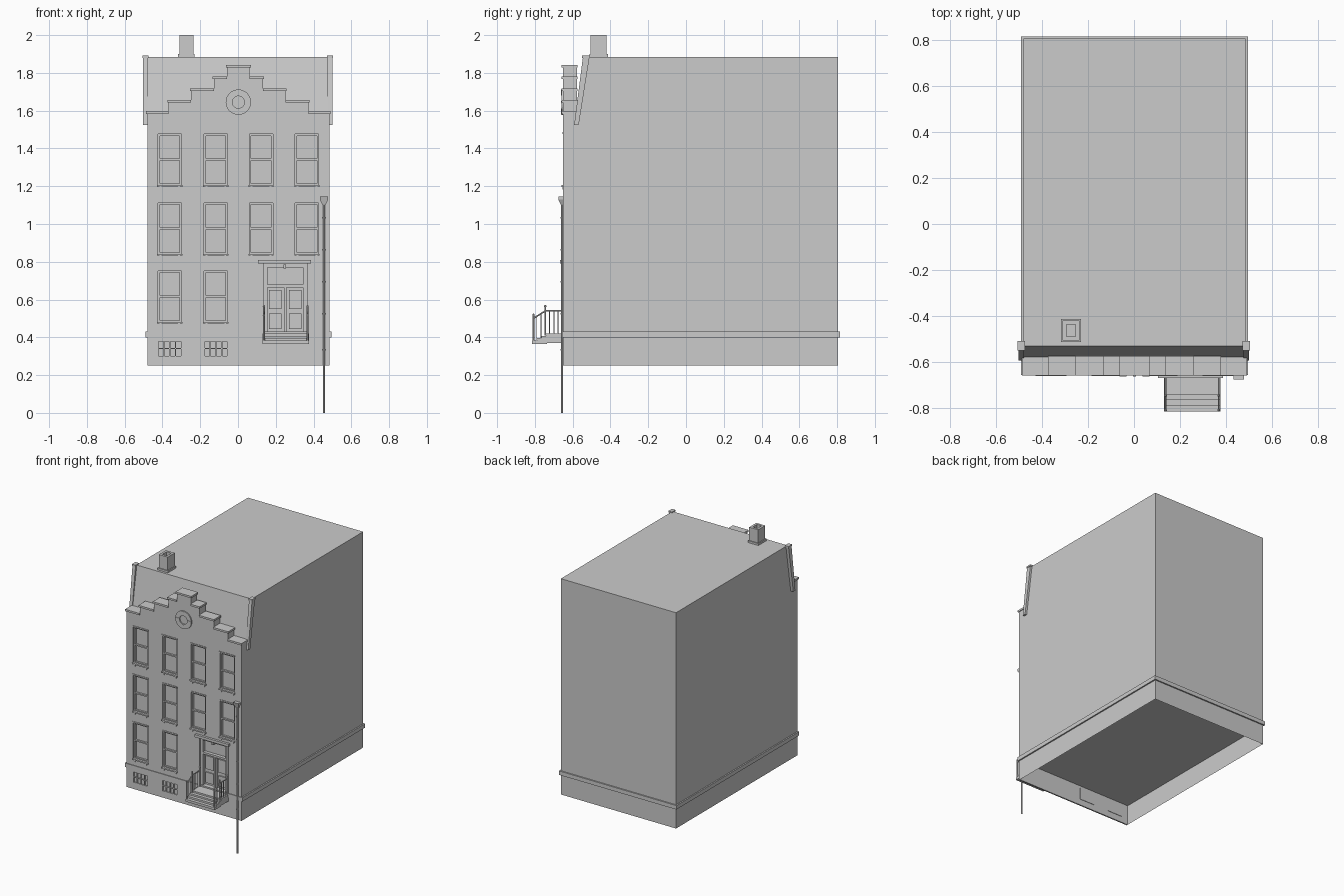
import bpy, bmesh, math
from mathutils import Matrix, Vector

old = bpy.data.objects.get("Cube")
if old:
    bpy.data.objects.remove(old)

grey = bpy.data.materials.new("plain grey")
grey.use_nodes = True
grey.diffuse_color = (0.6, 0.6, 0.6, 1)
grey.node_tree.nodes["Principled BSDF"].inputs["Base Color"].default_value = (0.6, 0.6, 0.6, 1)

LEFT, RIGHT, FRONT, BACK = -0.48, 0.485, -0.65, 0.805
BASE, FLOOR, ROOF = 0.25, 0.40, 1.885


def finish(name, bm):
    bmesh.ops.recalc_face_normals(bm, faces=bm.faces)
    mesh = bpy.data.meshes.new(name)
    bm.to_mesh(mesh)
    bm.free()
    mesh.materials.append(grey)
    obj = bpy.data.objects.new(name, mesh)
    bpy.context.collection.objects.link(obj)
    return obj


def add_box(bm, x0, x1, y0, y1, z0, z1):
    size = Matrix.Diagonal((x1 - x0, y1 - y0, z1 - z0, 1))
    centre = Matrix.Translation(((x0 + x1) / 2, (y0 + y1) / 2, (z0 + z1) / 2))
    bmesh.ops.create_cube(bm, size=1, matrix=centre @ size)


def boxes(name, items):
    bm = bmesh.new()
    for item in items:
        add_box(bm, *item)
    return finish(name, bm)


def add_prism(bm, points, offset):
    face = bm.faces.new([bm.verts.new(p) for p in points])
    moved = bmesh.ops.extrude_face_region(bm, geom=[face])["geom"]
    bmesh.ops.translate(bm, vec=offset, verts=[v for v in moved if isinstance(v, bmesh.types.BMVert)])


def add_rod(bm, a, b, r, sides=8, r2=None):
    a, b = Vector(a), Vector(b)
    turn = (b - a).to_track_quat("Z", "Y").to_matrix().to_4x4()
    bmesh.ops.create_cone(bm, cap_ends=True, segments=sides, radius1=r, radius2=r if r2 is None else r2,
                          depth=(b - a).length, matrix=Matrix.Translation((a + b) / 2) @ turn)


def cut(target, holes):
    cutter = boxes("cutter", holes)
    cutter.hide_render = True
    mod = target.modifiers.new("openings", "BOOLEAN")
    mod.operation, mod.solver, mod.object = "DIFFERENCE", "EXACT", cutter
    bpy.context.view_layer.objects.active = target
    bpy.ops.object.modifier_apply(modifier=mod.name)
    bpy.data.objects.remove(cutter)


# House shell, open at the bottom and at the facade
bm = bmesh.new()
side = [(FRONT, BASE), (BACK, BASE), (BACK, ROOF), (-0.53, ROOF), (-0.578, 1.595), (FRONT, 1.595)]
add_prism(bm, [(LEFT, y, z) for y, z in side], (RIGHT - LEFT, 0, 0))
bm.normal_update()
gone = [f for f in bm.faces if all(abs(v.co.z - BASE) < 0.001 for v in f.verts)
        or all(abs(v.co.y - FRONT) < 0.001 for v in f.verts)]
bmesh.ops.delete(bm, geom=gone, context="FACES")
finish("house_shell", bm)
boxes("ground_floor_underside", [(LEFT, RIGHT, FRONT + 0.01, BACK, FLOOR, FLOOR + 0.01)])

# Stepped facade with window and door openings
steps = [(0.482, 1.595), (0.37, 1.655), (0.25, 1.715), (0.13, 1.78), (0.06, 1.84)]
half = [(steps[0][0], FLOOR)]
for i, (w, z) in enumerate(steps):
    half.append((w, z))
    if i + 1 < len(steps):
        half.append((steps[i + 1][0], z))
outline = half + [(-w, z) for w, z in reversed(half)]
bm = bmesh.new()
add_prism(bm, [(x + 0.002, FRONT, z) for x, z in outline], (0, 0.072, 0))
facade = finish("stepped_facade", bm)

columns = [-0.361, -0.117, 0.122, 0.365]
windows = [(c, z) for z in (0.48, 0.84, 1.205) for c in columns if z > 0.5 or c < 0]
W, H, DEEP = 0.062, 0.272, 0.022
DOOR = (0.135, 0.365, 0.43, 0.79)
holes = [(c - W, c + W, FRONT - 0.1, FRONT + DEEP, z, z + H) for c, z in windows]
holes.append((DOOR[0], DOOR[1], FRONT - 0.1, FRONT + 0.035, DOOR[2], DOOR[3]))
cut(facade, holes)

# Coping slabs on the gable steps
coping = []
for i, (w, z) in enumerate(steps):
    inner = steps[i + 1][0] if i + 1 < len(steps) else 0
    for s in (-1, 1):
        a, b = sorted((s * inner, s * (w + 0.006)))
        coping.append((a + 0.002, b + 0.002, FRONT - 0.008, -0.574, z - 0.012, z + 0.002))
boxes("gable_coping", coping)

# Sash windows: frame, meeting rail, sill and lintel
sash, trim = [], []
for c, z in windows:
    y0, y1, t = FRONT + 0.008, FRONT + DEEP, 0.01
    for s in (-1, 1):
        sash.append((c + s * (W - t / 2) - t / 2, c + s * (W - t / 2) + t / 2, y0, y1, z, z + H))
        trim.append((c + s * W * 0.8 - 0.005, c + s * W * 0.8 + 0.005, FRONT - 0.005, FRONT, z - 0.022, z - 0.008))
    for h in (0, H / 2 - t / 2, H - t):
        sash.append((c - W, c + W, y0, y1, z + h, z + h + t))
    trim.append((c - W - 0.005, c + W + 0.005, FRONT - 0.009, FRONT + 0.01, z - 0.008, z + 0.002))
    trim.append((c - W - 0.003, c + W + 0.003, FRONT - 0.004, FRONT + 0.01, z + H, z + H + 0.01))
boxes("window_sashes", sash)
boxes("window_sills_and_lintels", trim)

# Basement front with two barred windows
basement = boxes("basement_front", [(LEFT, RIGHT, FRONT, FRONT + 0.01, BASE, FLOOR)])
cut(basement, [(c - W, c + W, FRONT - 0.1, FRONT + 0.1, 0.295, 0.385) for c in columns[:2]])
bars = []
for c in columns[:2]:
    bars.append((c - W, c + W, FRONT + 0.008, FRONT + 0.013, 0.295, 0.385))
    for k in range(5):
        x = c - W + k * W / 2
        bars.append((x - 0.003, x + 0.003, FRONT, FRONT + 0.008, 0.295, 0.385))
    for z in (0.298, 0.34, 0.382):
        bars.append((c - W, c + W, FRONT, FRONT + 0.008, z - 0.003, z + 0.003))
boxes("basement_windows", bars)

# Belt course on all four sides, open at the door
o = 0.01
boxes("belt_course", [
    (LEFT - o, LEFT, FRONT - 0.005, BACK + o, 0.40, 0.43),
    (RIGHT, RIGHT + o, FRONT - 0.005, BACK + o, 0.40, 0.43),
    (LEFT, RIGHT, BACK, BACK + o, 0.40, 0.43),
    (LEFT, DOOR[0], FRONT - 0.005, FRONT, 0.40, 0.43),
    (DOOR[1], RIGHT, FRONT - 0.005, FRONT, 0.40, 0.43)])

# Entrance: frame, transom, panels, hood and lamp
x0, x1, z0, z1 = DOOR
back = FRONT + 0.035
door = [(x0, x0 + 0.02, FRONT + 0.01, back, z0, z1), (x1 - 0.02, x1, FRONT + 0.01, back, z0, z1),
        (x0, x1, FRONT + 0.01, back, z1 - 0.02, z1), (x0, x1, FRONT + 0.01, back, 0.665, 0.68),
        (0.243, 0.257, FRONT + 0.015, back, z0, 0.67)]
for a in (0.165, 0.27):
    for z, h in ((0.445, 0.08), (0.55, 0.1)):
        door.append((a, a + 0.065, back - 0.008, back, z, z + h))
boxes("entrance_door", door)
boxes("door_surround", [
    (x0 - 0.012, x0, FRONT - 0.006, FRONT, 0.43, z1), (x1, x1 + 0.012, FRONT - 0.006, FRONT, 0.43, z1),
    (0.105, 0.387, FRONT - 0.018, FRONT, 0.79, 0.81)])
boxes("door_lamp", [(0.24, 0.254, FRONT - 0.01, FRONT + 0.01, 0.765, 0.785)])

# Landing and descending steps
stairs = [(0.13, 0.375, -0.74, FRONT, 0.37, 0.42)]
for y, z in ((-0.765, 0.408), (-0.79, 0.396), (-0.815, 0.383)):
    stairs.append((0.13, 0.375, y, y + 0.028, 0.365, z))
boxes("front_steps", stairs)

# Railings on both sides of the steps
bm = bmesh.new()
for x in (0.137, 0.368):
    add_rod(bm, (x, FRONT, 0.54), (x, -0.745, 0.54), 0.004)
    add_rod(bm, (x, -0.745, 0.54), (x, -0.808, 0.5), 0.004)
    for y, low, high in ((-0.808, 0.38, 0.52), (-0.745, 0.41, 0.565), (-0.656, 0.41, 0.565)):
        add_rod(bm, (x, y, low), (x, y, high), 0.005)
        bmesh.ops.create_icosphere(bm, subdivisions=1, radius=0.007, matrix=Matrix.Translation((x, y, high)))
    for y in (-0.79, -0.768, -0.723, -0.7, -0.678):
        drop = max(0, -0.745 - y) * 0.63
        add_rod(bm, (x, y, 0.4 - drop / 2), (x, y, 0.54 - drop), 0.0025, 6)
finish("step_railings", bm)

# Round gable window with four keystones
bm = bmesh.new()
section = [bm.verts.new((r, y, 0)) for r, y in ((0.032, -0.645), (0.032, -0.658), (0.067, -0.658), (0.067, -0.645))]
ring = bm.faces.new(section)
bmesh.ops.spin(bm, geom=[ring], cent=(0, 0, 0), axis=(0, 1, 0), angle=math.tau, steps=32, use_merge=True)
for sx, sz in ((1, 0), (-1, 0), (0, 1), (0, -1)):
    a, b = 0.05 * sx, 0.05 * sz
    add_box(bm, a - 0.007 - 0.009 * abs(sx), a + 0.007 + 0.009 * abs(sx), -0.661, FRONT,
            b - 0.007 - 0.009 * abs(sz), b + 0.007 + 0.009 * abs(sz))
bmesh.ops.translate(bm, verts=bm.verts, vec=(0.002, 0, 1.645))
finish("round_window_surround", bm)

# Sloping verge boards beside the steep front roof
bm = bmesh.new()
slope = [(-0.545, 1.89), (-0.51, 1.89), (-0.568, 1.525), (-0.592, 1.525)]
for x in (-0.502, 0.475):
    add_prism(bm, [(x, y, z) for y, z in slope], (0.025, 0, 0))
    add_box(bm, x - 0.003, x + 0.028, -0.55, -0.507, 1.88, 1.892)
finish("roof_verge_boards", bm)

# Hollow chimney on a plinth
cx0, cx1, cy0, cy1, t = -0.31, -0.236, -0.505, -0.42, 0.017
boxes("chimney", [
    (cx0, cx0 + t, cy0, cy1, ROOF, 2), (cx1 - t, cx1, cy0, cy1, ROOF, 2),
    (cx0 + t, cx1 - t, cy0, cy0 + t, ROOF, 2), (cx0 + t, cx1 - t, cy1 - t, cy1, ROOF, 2),
    (cx0 - 0.007, cx1 + 0.007, cy0 - 0.007, cy1 + 0.007, ROOF, 1.9)])

# Downpipe with hopper and clips
bm = bmesh.new()
px, py = 0.455, -0.656
add_rod(bm, (px, py, 0), (px, py, 1.11), 0.006, 10)
for z in (0.33, 0.52, 0.69, 0.86, 1.03):
    add_rod(bm, (px, py, z), (px, py, z + 0.008), 0.009, 10)
hopper = [(0.433, 1.145), (0.477, 1.145), (0.477, 1.13), (0.463, 1.1), (0.447, 1.1), (0.433, 1.13)]
add_prism(bm, [(x, FRONT, z) for x, z in hopper], (0, -0.026, 0))
for v in bm.verts:
    if v.co.y < -0.67 and v.co.z < 1.105:
        v.co.y = -0.662
finish("downpipe", bm)
